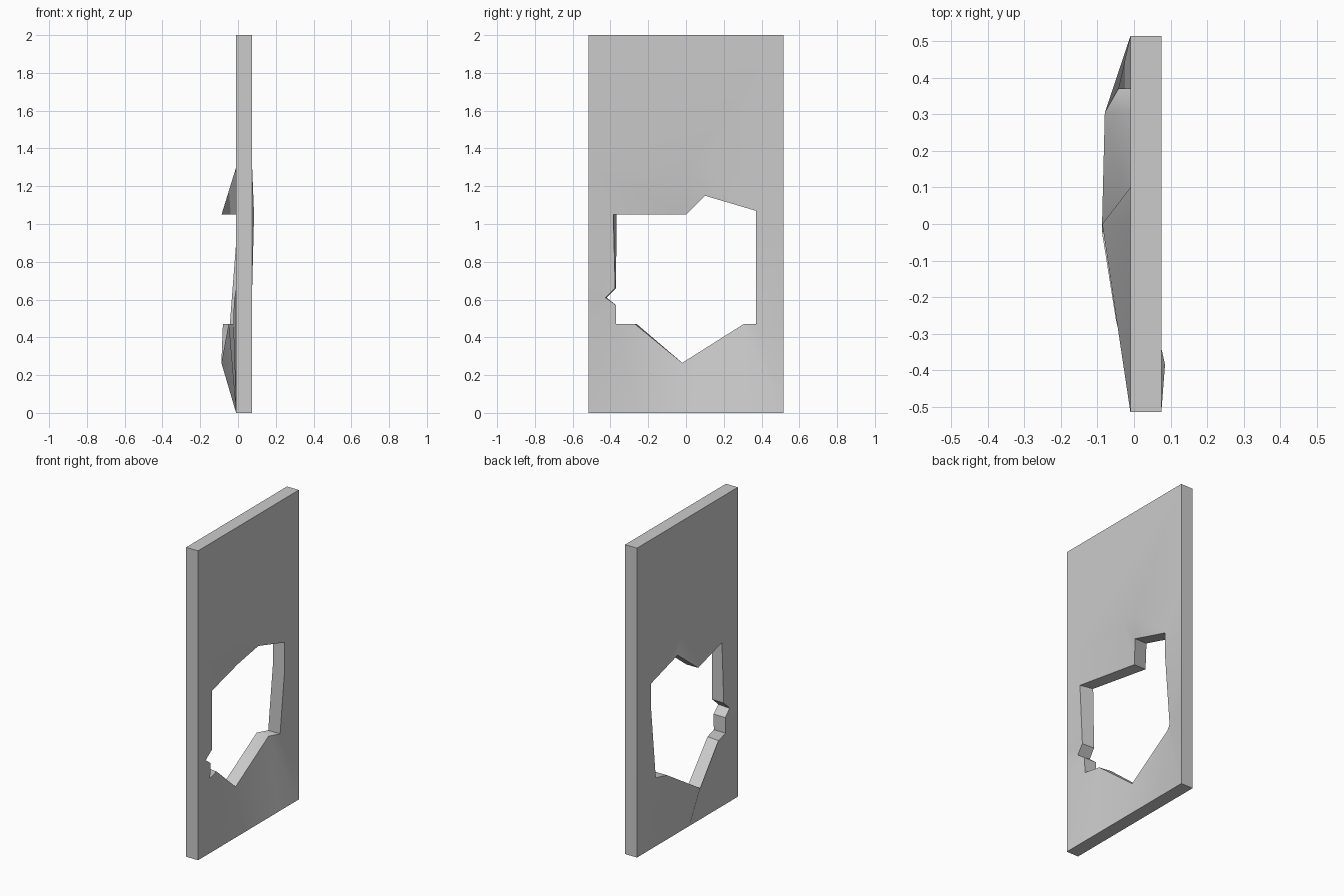
import bpy, bmesh
from mathutils import Vector

if "Cube" in bpy.data.objects:
    bpy.data.objects.remove(bpy.data.objects["Cube"])

BACK, DEPTH = -0.01, 0.085
HALF, TOP = 0.515, 2.0

# Broken rim point (y, z, bend along x, front-side y shift) paired with outer point (y, z)
pairs = [
    ((-0.02, 0.265, -0.078, 0), (-0.02, 0)),
    ((0.305, 0.47, -0.07, 0), (0.305, 0)),
    ((0.37, 0.47, -0.033, 0), (HALF, 0)),
    ((0.37, 0.47, -0.033, 0), (HALF, 0.47)),
    ((0.37, 0.90, 0, 0), (HALF, 0.90)),
    ((0.37, 1.07, 0, 0), (HALF, 1.3)),
    ((0.10, 1.15, 0, 0), (0.10, 1.3)),
    ((0.00, 1.05, -0.077, 0), (0.00, 1.3)),
    ((-0.367, 1.05, 0.01, -0.018), (-HALF, 1.3)),
    ((-0.371, 0.66, 0, -0.004), (-HALF, 0.66)),
    ((-0.42, 0.61, -0.008, -0.006), (-HALF, 0.61)),
    ((-0.37, 0.57, -0.012, 0), (-HALF, 0.5)),
    ((-0.37, 0.47, -0.015, 0), (-HALF, 0)),
    ((-0.26, 0.47, -0.04, -0.01), (-0.26, 0)),
]

bm = bmesh.new()
cache = {}
shift = {}


def vert(y, z, bend=0, dy=0):
    if (y, z) not in cache:
        cache[y, z] = bm.verts.new((BACK + bend, y, z))
        shift[round(y, 4), round(z, 4)] = dy
    return cache[y, z]


# Bent sheet around the hole
for (r0, o0), (r1, o1) in zip(pairs, pairs[1:] + pairs[:1]):
    loop = [vert(*r0), vert(*o0), vert(*o1), vert(*r1)]
    bm.faces.new(list(dict.fromkeys(loop)))

# Flat upper part
upper = [vert(*o) for _, o in pairs if o[1] == 1.3]
bm.faces.new([vert(-HALF, TOP), vert(HALF, TOP)] + upper)

# Thickness, with slightly slanted broken edges
res = bmesh.ops.extrude_face_region(bm, geom=bm.faces[:], use_keep_orig=True)
for v in res["geom"]:
    if isinstance(v, bmesh.types.BMVert):
        dy = shift.get((round(v.co.y, 4), round(v.co.z, 4)), 0)
        v.co += Vector((DEPTH, dy, 0))
bmesh.ops.recalc_face_normals(bm, faces=bm.faces[:])

mesh = bpy.data.meshes.new("broken_door_panel")
bm.to_mesh(mesh)
bm.free()
panel = bpy.data.objects.new("broken_door_panel", mesh)
bpy.context.collection.objects.link(panel)
bpy.context.view_layer.objects.active = panel
panel.select_set(True)
bpy.ops.object.shade_smooth_by_angle(angle=0.6)
